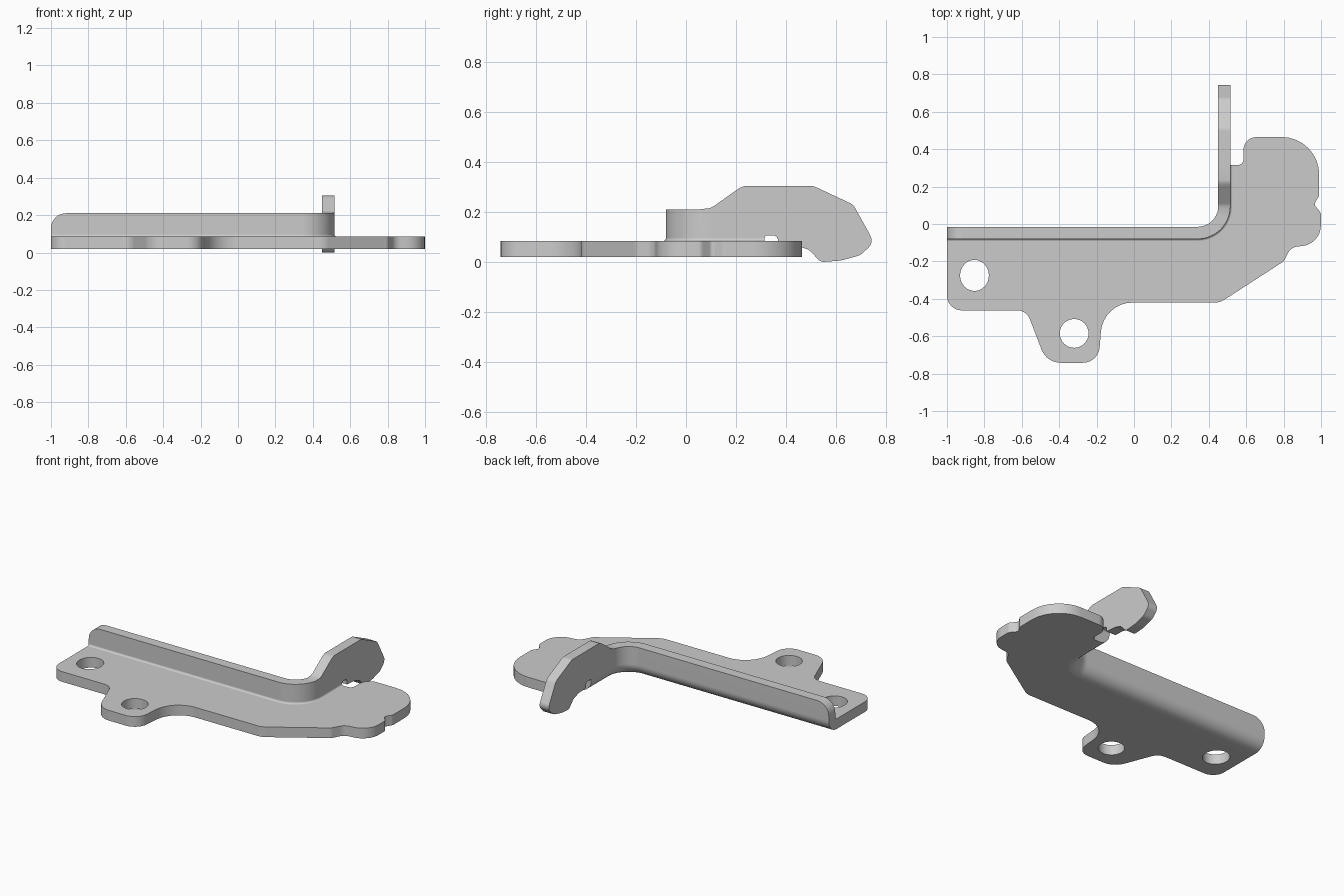
import bpy, bmesh, math
from mathutils import Vector

if "Cube" in bpy.data.objects:
    bpy.data.objects.remove(bpy.data.objects["Cube"])

Z0, Z1, T, F = 0.02, 0.085, 0.065, 0.012   # plate bottom/top, sheet thickness, inner bend radius
END = 0.315                                # y where the bend stops and the free arm begins
bm = bmesh.new()


def rounded(points, n=8):
    """Polyline from (a, b, corner radius) points, corners replaced by arcs."""
    out = []
    for i, (x, y, r) in enumerate(points):
        p = Vector((x, y))
        if r == 0:
            out.append(p)
            continue
        u = (p - Vector(points[i - 1][:2])).normalized()
        v = (Vector(points[i + 1][:2]) - p).normalized()
        half = u.angle(v) / 2
        t = r * math.tan(half)
        c = p + (v - u).normalized() * (r / math.cos(half))
        a, b = (p - u * t - c).normalized(), (p + v * t - c).normalized()
        for k in range(n + 1):
            s = k / n
            d = a * math.sin((1 - s) * 2 * half) + b * math.sin(s * 2 * half)
            out.append(c + d.normalized() * r)
    return out


def ellipse(cx, cy, rx, ry, n=32):
    return [Vector((cx + rx * math.cos(k * math.tau / n), cy + ry * math.sin(k * math.tau / n)))
            for k in range(n)]


def slab(loops, lo, hi):
    """Two filled caps plus side walls; loops are (points, number of side walls)."""
    edges = ([], [])
    for pts, walls in loops:
        rings = [[bm.verts.new(f(p)) for p in pts] for f in (lo, hi)]
        n = len(pts)
        for side in (0, 1):
            edges[side].extend(bm.edges.new((rings[side][i], rings[side][(i + 1) % n])) for i in range(n))
        for i in range(walls):
            j = (i + 1) % n
            bm.faces.new((rings[0][i], rings[0][j], rings[1][j], rings[1][i]))
    for e in edges:
        bmesh.ops.triangle_fill(bm, use_beauty=True, use_dissolve=False, edges=e)


# Bend stations: point on the inner wall face, direction through the wall, top height
stations = []
for k in range(9):
    a = k / 8 * math.pi / 2
    stations.append((Vector((-0.92 - 0.08 * math.cos(a), -0.08)), Vector((0, 1)), 0.13 + 0.08 * math.sin(a)))
for k in range(17):
    a = -math.pi / 2 + k / 16 * math.pi / 2
    d = Vector((math.cos(a), math.sin(a)))
    stations.append((Vector((0.34, 0.095)) + d * 0.175, -d, 0.21 + 0.006 * max(0, k - 13) / 3))
for y, z in ((0.11, 0.223), (0.2, 0.287), (0.215, 0.297), (0.235, 0.305), (END, 0.305)):
    stations.append((Vector((0.515, y)), Vector((-1, 0)), z))


def section(top):
    """(offset, height) cross-section of the folded wall."""
    arc = [k / 8 * math.pi / 2 for k in range(9)]
    R = T + F
    inner = [(-F + F * math.sin(a), Z1 + F - F * math.cos(a)) for a in arc]
    outer = [(-F + R * math.cos(a), Z1 + F - R * math.sin(a)) for a in arc]
    return inner + [(0, top), (T, top)] + outer


# Folded wall
rings = []
for p, n, top in stations:
    rings.append([bm.verts.new((*(p + n * d), z)) for d, z in section(top)])
for r, s in zip(rings, rings[1:]):
    for i in range(len(r) - 1):
        bm.faces.new((r[i], r[i + 1], s[i + 1], s[i]))
bm.faces.new(rings[0])
bm.faces.new(rings[-1][:9] + rings[-1][11:])

# Base plate with lobes and two holes
outline = rounded([
    (0.527, END, 0), (0.585, END, 0.03), (0.585, 0.465, 0.07), (0.99, 0.465, 0.2),
    (0.99, 0.15, 0.03), (0.962, 0.105, 0.02), (0.999, 0.06, 0.03), (0.999, -0.105, 0.11),
    (0.84, -0.125, 0.06), (0.80, -0.2, 0.04), (0.46, -0.42, 0.1), (-0.165, -0.42, 0.17),
    (-0.19, -0.742, 0.09), (-0.467, -0.742, 0.11), (-0.575, -0.462, 0.07),
    (-1, -0.462, 0.08), (-1, -0.08 - F, 0)])
fold = [p - n * F for p, n, _ in stations[1:-1]]
holes = [ellipse(-0.853, -0.275, 0.077, 0.083), ellipse(-0.32, -0.585, 0.077, 0.077)]
slab([(outline + fold, len(outline) - 1)] + [(h, len(h)) for h in holes],
     lambda p: (p.x, p.y, Z0), lambda p: (p.x, p.y, Z1))

# Free arm beyond the bend, with the small relief notch
arm = rounded([
    (END, 0.305, 0), (0.51, 0.305, 0.06), (0.67, 0.23, 0.05), (0.753, 0.08, 0.04),
    (0.70, 0.028, 0.06), (0.62, 0.006, 0.15), (0.54, 0, 0.03), (0.492, 0.05, 0.04),
    (0.44, 0.066, 0.05), (0.368, 0.07, 0), (0.368, 0.107, 0.02), (0.32, 0.107, 0.008),
    (END, Z1 + F, 0)])
slab([(arm, len(arm) - 1)], lambda p: (0.515 - T, p.x, p.y), lambda p: (0.515, p.x, p.y))

bmesh.ops.remove_doubles(bm, verts=bm.verts, dist=0.0002)
bmesh.ops.recalc_face_normals(bm, faces=bm.faces)
mesh = bpy.data.meshes.new("folded_bracket")
bm.to_mesh(mesh)
bm.free()
obj = bpy.data.objects.new("folded_bracket", mesh)
bpy.context.collection.objects.link(obj)
bpy.context.view_layer.objects.active = obj
obj.select_set(True)
bpy.ops.object.shade_smooth_by_angle(angle=math.radians(30))
wn = obj.modifiers.new("flat_faces", 'WEIGHTED_NORMAL')
wn.keep_sharp = True
